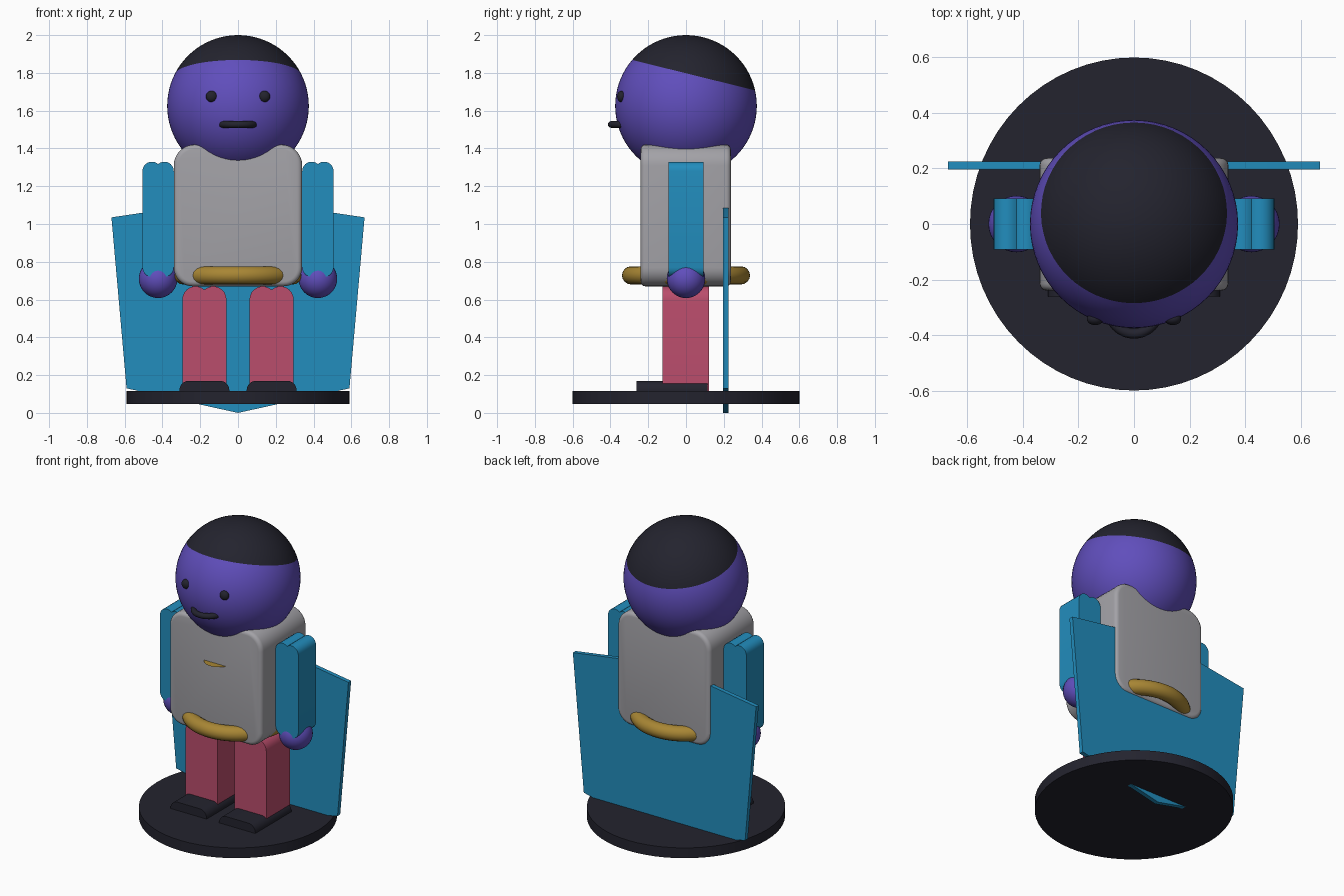
import bpy, bmesh
from math import acos, cos, sin, pi, radians
from mathutils import Matrix, Vector

if "Cube" in bpy.data.objects:
    bpy.data.objects.remove(bpy.data.objects["Cube"])


def material(name, rgb):
    color = [((c / 255 + 0.055) / 1.055) ** 2.4 for c in rgb] + [1]
    m = bpy.data.materials.new(name)
    m.use_nodes = True
    m.diffuse_color = color
    m.node_tree.nodes["Principled BSDF"].inputs["Base Color"].default_value = color
    return m


purple = material("purple", (96, 78, 188))
black = material("near black", (35, 35, 46))
grey = material("grey", (163, 162, 167))
blue = material("blue", (34, 141, 189))
pink = material("pink red", (186, 77, 108))
gold = material("gold", (168, 134, 52))


def finish(name, bm, *mats):
    """Turn a bmesh into a smooth object that keeps its hard edges."""
    bmesh.ops.recalc_face_normals(bm, faces=bm.faces)
    mesh = bpy.data.meshes.new(name)
    bm.to_mesh(mesh)
    bm.free()
    for m in mats:
        mesh.materials.append(m)
    mesh.shade_smooth()
    mesh.set_sharp_from_angle(angle=radians(35))
    obj = bpy.data.objects.new(name, mesh)
    bpy.context.collection.objects.link(obj)
    return obj


def prism(name, outline, y0, y1, mat, bevel=0):
    """Extrude an (x, z) outline from y0 to y1."""
    bm = bmesh.new()
    face = bm.faces.new([bm.verts.new((x, y0, z)) for x, z in outline])
    out = bmesh.ops.extrude_face_region(bm, geom=[face])
    moved = [v for v in out["geom"] if isinstance(v, bmesh.types.BMVert)]
    bmesh.ops.translate(bm, verts=moved, vec=(0, y1 - y0, 0))
    bmesh.ops.remove_doubles(bm, verts=bm.verts, dist=1e-5)
    if bevel:
        rims = [e for e in bm.edges if abs(e.verts[0].co.y - e.verts[1].co.y) < 1e-5]
        bmesh.ops.bevel(bm, geom=rims, offset=bevel, segments=4, profile=0.5, affect="EDGES")
    return finish(name, bm, mat)


def rounded(cx, half, z0, z1, top, bottom=0, steps=8):
    """Rectangle with round corners; a radius over half the half-width makes two lobes."""
    points = []
    for quarter, sx, sz, r in ((0, 1, 1, top), (1, -1, 1, top), (2, -1, -1, bottom), (3, 1, -1, bottom)):
        px, pz = cx + sx * (half - r), (z1 - r if sz > 0 else z0 + r)
        if not r:
            points.append((px, pz))
            continue
        sweep = acos(-(half - r) / r) if half < 2 * r else pi / 2
        start = quarter * pi / 2
        if quarter % 2:
            start -= sweep - pi / 2
        for i in range(steps + 1):
            a = start + sweep * i / steps
            points.append((px + r * cos(a), pz + r * sin(a)))
    # Drop the repeated point where two lobes meet
    return [p for i, p in enumerate(points)
            if (Vector(p) - Vector(points[i - 1])).length > 1e-5]


def ball(name, centre, radius, mat, squash=1):
    bm = bmesh.new()
    bmesh.ops.create_uvsphere(bm, u_segments=32, v_segments=20, radius=radius)
    bmesh.ops.scale(bm, vec=(1, squash, 1), verts=bm.verts)
    bmesh.ops.translate(bm, vec=centre, verts=bm.verts)
    return finish(name, bm, mat)


def ring(name, centre, major, minor, mat):
    bpy.ops.mesh.primitive_torus_add(location=centre, major_radius=major, minor_radius=minor,
                                     major_segments=64, minor_segments=16)
    obj = bpy.context.object
    obj.name = name
    obj.data.materials.append(mat)
    obj.data.shade_smooth()


# Round base
bm = bmesh.new()
bmesh.ops.create_cone(bm, cap_ends=True, segments=64, radius1=0.6, radius2=0.6, depth=0.068)
bmesh.ops.scale(bm, vec=(0.985, 1, 1), verts=bm.verts)
bmesh.ops.translate(bm, vec=(0, 0, 0.081), verts=bm.verts)
finish("base", bm, black)

# Head, with the hair cut off by a tilted plane
centre = Vector((0, 0, 1.625))
plane_point, plane_normal = Vector((0, 0, 1.798)), Vector((0, 0.24, 0.97)).normalized()
bm = bmesh.new()
bmesh.ops.create_uvsphere(bm, u_segments=64, v_segments=40, radius=0.375,
                          matrix=Matrix.Translation(centre))
bmesh.ops.bisect_plane(bm, geom=bm.verts[:] + bm.edges[:] + bm.faces[:],
                       plane_co=plane_point, plane_no=plane_normal)
for f in bm.faces:
    f.material_index = int((f.calc_center_median() - plane_point).dot(plane_normal) > 0)
finish("head", bm, purple, black)

# Mouth, torso and belt
ring("mouth", (0, -0.305, 1.527), 0.09, 0.018, black)
prism("torso", rounded(0, 0.34, 0.67, 1.42, 0.11, 0.1), -0.24, 0.237, grey, 0.025)
ring("belt", (0, 0, 0.728), 0.291, 0.048, gold)

# Flat chest badge that juts out of the torso
bm = bmesh.new()
bmesh.ops.create_circle(bm, cap_ends=True, segments=32, radius=0.09,
                        matrix=Matrix.Translation((0, -0.2, 1.15)))
finish("chest_badge", bm, gold)

# Paired parts
for side, s in (("left", 1), ("right", -1)):
    ball(side + "_eye", (s * 0.14, -0.342, 1.675), 0.03, black, 0.75)
    prism(side + "_arm", rounded(s * 0.423, 0.083, 0.72, 1.33, 0.05, 0.05), -0.092, 0.092, blue)
    ball(side + "_hand", (s * 0.423, 0, 0.71), 0.102, purple)
    prism(side + "_leg", rounded(s * 0.178, 0.117, 0.11, 0.67, 0.07), -0.125, 0.122, pink)
    prism(side + "_shoe", rounded(s * 0.178, 0.132, 0.11, 0.17, 0.05), -0.262, 0.115, black)

# Cape plate
half = [(0, 0), (0.59, 0.13), (0.67, 1.035), (0, 1.135)]
prism("cape", half + [(-x, z) for x, z in half[2:0:-1]], 0.197, 0.225, blue)
